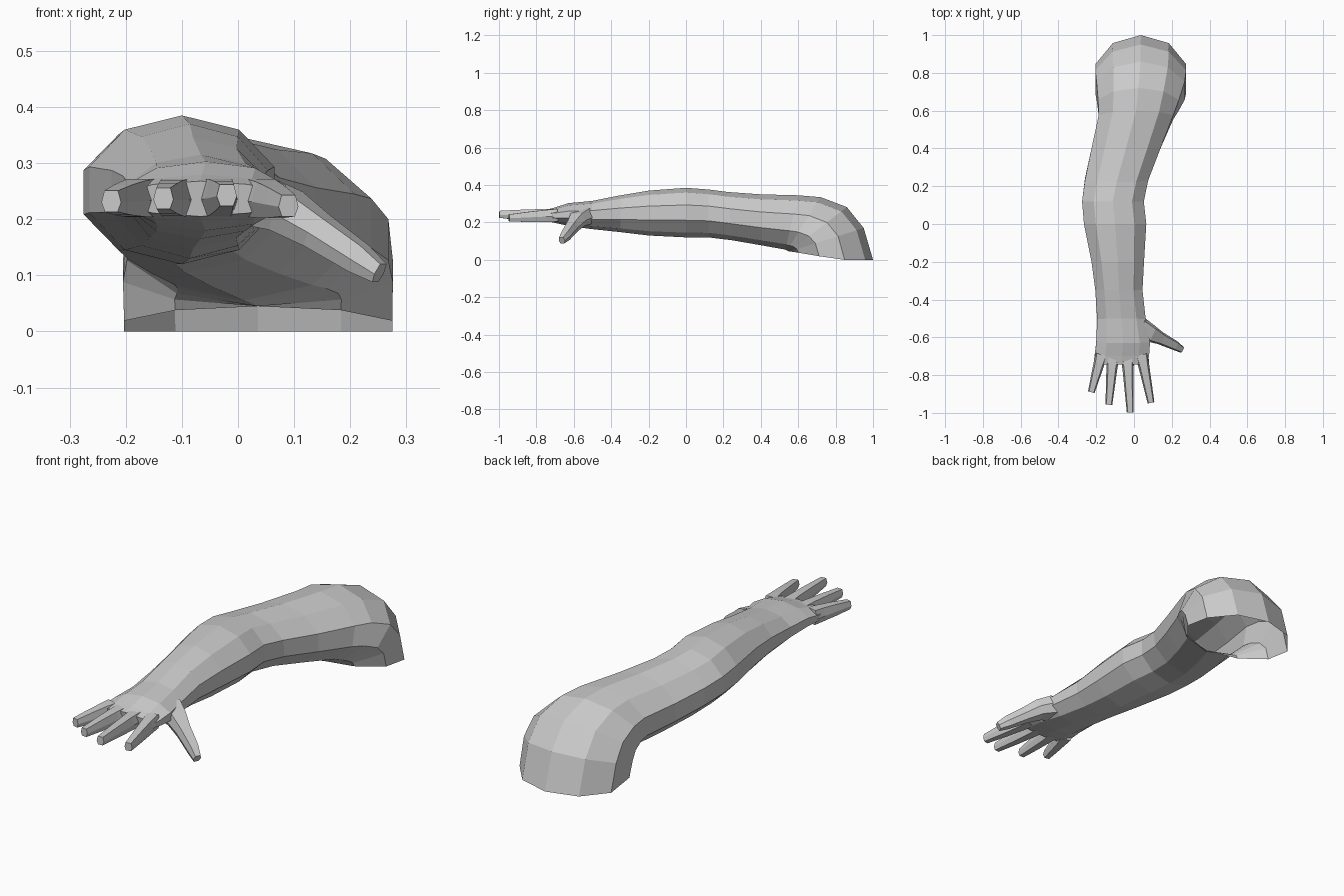
import bpy, bmesh
from math import sin, cos, radians
from mathutils import Vector

if "Cube" in bpy.data.objects:
    bpy.data.objects.remove(bpy.data.objects["Cube"])


def skin(bm, rings, cap_start=False, cap_end=False):
    """Bridge a list of equal-length point rings with quads."""
    vs = [[bm.verts.new(p) for p in r] for r in rings]
    n = len(vs[0])
    for a, b in zip(vs, vs[1:]):
        for i in range(n):
            j = (i + 1) % n
            bm.faces.new((a[i], a[j], b[j], b[i]))
    if cap_start:
        bm.faces.new(vs[0])
    if cap_end:
        bm.faces.new(vs[-1])


def finish(name, bm):
    bmesh.ops.recalc_face_normals(bm, faces=bm.faces[:])
    me = bpy.data.meshes.new(name)
    bm.to_mesh(me)
    bm.free()
    ob = bpy.data.objects.new(name, me)
    bpy.context.collection.objects.link(ob)
    return ob


# Arm: ring = top y, top z, bottom y, bottom z, left x, right x
SIDES = 10
arm = [
    (-.745, .268, -.735, .205, -.205, .072),
    (-.70, .280, -.69, .195, -.208, .080),
    (-.63, .303, -.62, .180, -.200, .085),
    (-.50, .315, -.51, .165, -.195, .062),
    (-.35, .345, -.35, .148, -.205, .045),
    (-.20, .370, -.20, .130, -.225, .053),
    (0.00, .385, 0.00, .120, -.265, .065),
    (.12, .376, .12, .120, -.275, .052),
    (.22, .363, .25, .104, -.260, .075),
    (.40, .350, .40, .078, -.225, .140),
    (.60, .345, .53, .055, -.187, .208),
    (.72, .335, .54, .050, -.190, .238),
    (.86, .282, .55, .045, -.198, .268),
    (.95, .170, .555, .045, -.205, .276),
    (1.0, -.03, .56, .045, -.203, .275),
]


def arm_ring(yt, zt, yb, zb, xl, xr):
    pts = []
    for i in range(SIDES):
        a = radians(90 + 360 * i / SIDES)
        c, s = cos(a) / cos(radians(18)), sin(a)
        pts.append(((xl + xr) / 2 + c * (xr - xl) / 2,
                    (yt + yb) / 2 + s * (yt - yb) / 2,
                    max(0, (zt + zb) / 2 + s * (zt - zb) / 2)))
    return pts


# The shoulder end stays open
bm = bmesh.new()
skin(bm, [arm_ring(*r) for r in arm], cap_start=True)
finish("arm", bm)


# Fingers: six-sided tapering tubes along (x, y, z, half width, half height)
def digit(name, path):
    pts = [Vector(p[:3]) for p in path]
    d = (pts[-1] - pts[0]).normalized()
    side = d.cross(Vector((0, 0, 1))).normalized()
    up = side.cross(d)
    shape = [(1, -.1), (.7, 1), (-.7, 1), (-1, -.1), (-.65, -1), (.65, -1)]
    bm = bmesh.new()
    skin(bm, [[p + side * (u * q[3]) + up * (v * q[4]) for u, v in shape]
              for p, q in zip(pts, path)], True, True)
    finish(name, bm)


for name, (bx, by), (tx, ty, tz) in [
    ("little_finger", (-.172, -.69), (-.226, -.89, .232)),
    ("ring_finger", (-.112, -.70), (-.133, -.957, .237)),
    ("middle_finger", (-.035, -.70), (-.020, -.998, .243)),
    ("index_finger", (.040, -.69), (.090, -.946, .224)),
]:
    b, t = Vector((bx, by, .238)), Vector((tx, ty, tz))
    m, k = b.lerp(t, .6), b.lerp(t, .25)
    digit(name, [(*b, .036, .034), (*k, .029, .032),
                 (*m, .024, .027), (*t, .018, .019)])

# Thumb
digit("thumb", [(.02, -.545, .235, .062, .045), (.085, -.578, .215, .048, .038),
                (.14, -.605, .180, .034, .031), (.215, -.642, .130, .026, .026),
                (.252, -.664, .104, .018, .018)])
